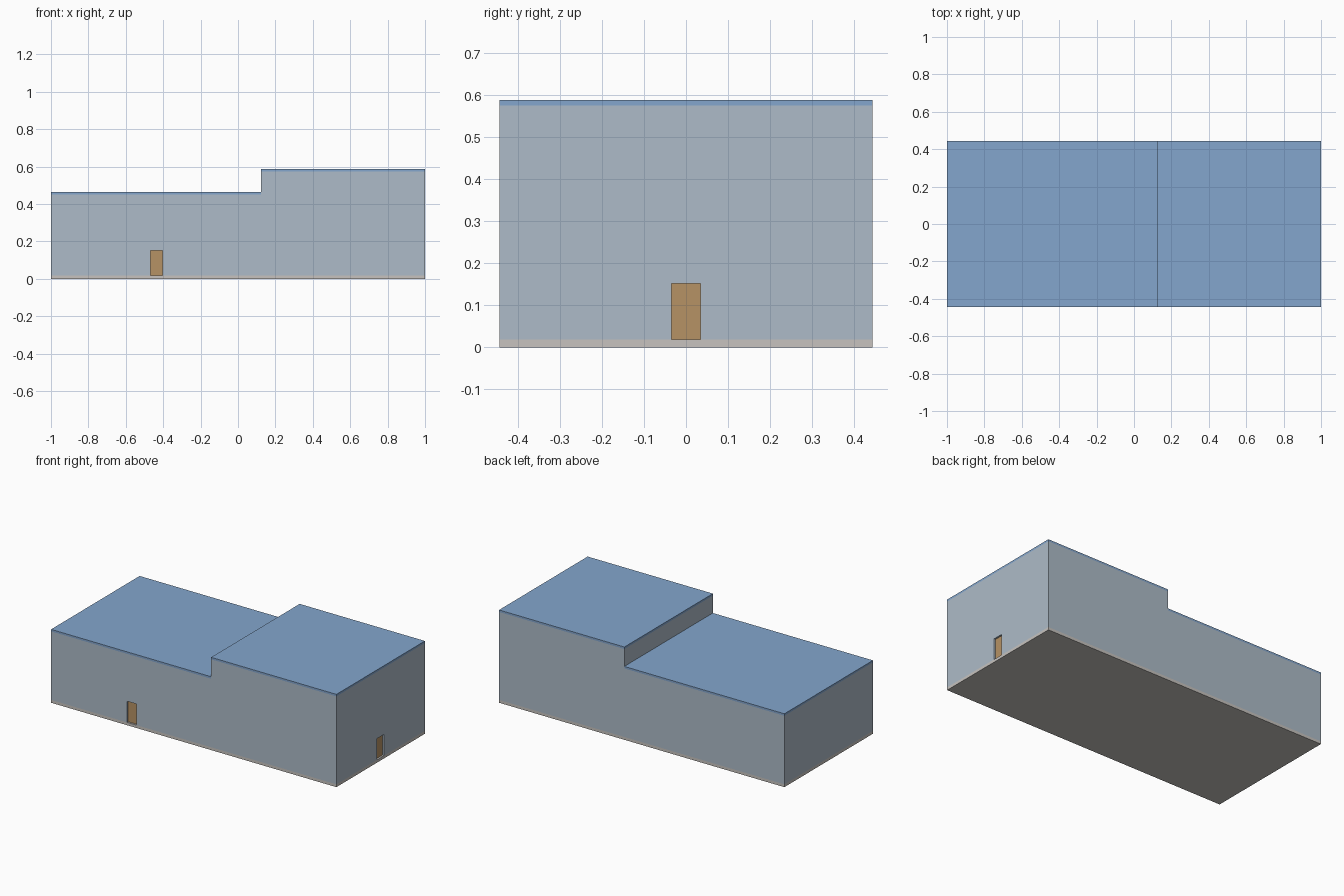
import bpy
import bmesh

default = bpy.data.objects.get("Cube")
if default:
    bpy.data.objects.remove(default, do_unlink=True)

# Main dimensions
HALF_X, HALF_Y = 1.0, 0.443
STEP_X = 0.122
FLOOR = 0.018
ROOF = 0.013
LOW, HIGH = 0.465, 0.588
DOOR_TOP = 0.152
RECESS = 0.015


def material(name, rgb):
    mat = bpy.data.materials.new(name)
    mat.use_nodes = True
    color = (*rgb, 1)
    mat.diffuse_color = color
    mat.node_tree.nodes["Principled BSDF"].inputs["Base Color"].default_value = color
    return mat


wall_mat = material("wall grey blue", (0.42, 0.50, 0.58))
roof_mat = material("roof blue", (0.23, 0.38, 0.61))
door_mat = material("door tan", (0.47, 0.29, 0.13))
slab_mat = material("concrete grey", (0.57, 0.545, 0.52))


def prism(name, outline, y0, y1, mat):
    """Extrude an outline in the xz plane from y0 to y1."""
    bm = bmesh.new()
    face = bm.faces.new([bm.verts.new((x, y0, z)) for x, z in outline])
    extruded = bmesh.ops.extrude_face_region(bm, geom=[face])["geom"]
    verts = [v for v in extruded if isinstance(v, bmesh.types.BMVert)]
    bmesh.ops.translate(bm, verts=verts, vec=(0, y1 - y0, 0))
    bmesh.ops.recalc_face_normals(bm, faces=bm.faces)
    mesh = bpy.data.meshes.new(name)
    bm.to_mesh(mesh)
    bm.free()
    mesh.materials.append(mat)
    obj = bpy.data.objects.new(name, mesh)
    bpy.context.collection.objects.link(obj)
    return obj


def box(name, x, y, z, mat):
    outline = [(x[0], z[0]), (x[1], z[0]), (x[1], z[1]), (x[0], z[1])]
    return prism(name, outline, y[0], y[1], mat)


# Floor slab
box("floor_slab", (-HALF_X, HALF_X), (-HALF_Y, HALF_Y), (0, FLOOR), slab_mat)

# Stepped wall body
walls = prism("walls", [
    (-HALF_X, FLOOR), (HALF_X, FLOOR), (HALF_X, HIGH - ROOF),
    (STEP_X, HIGH - ROOF), (STEP_X, LOW - ROOF), (-HALF_X, LOW - ROOF),
], -HALF_Y, HALF_Y, wall_mat)

# Flat roofs
box("low_roof", (-HALF_X, STEP_X), (-HALF_Y, HALF_Y), (LOW - ROOF, LOW), roof_mat)
box("high_roof", (STEP_X, HALF_X), (-HALF_Y, HALF_Y), (HIGH - ROOF, HIGH), roof_mat)


# Recessed doors: cut an opening, then set a thin panel at its back
def add_door(name, opening_x, opening_y, panel_x, panel_y):
    cutter = box(name + "_cutter", opening_x, opening_y,
                 (FLOOR - 0.01, DOOR_TOP), wall_mat)
    cutter.hide_render = True
    cutter.hide_set(True)
    cutter.display_type = 'WIRE'
    cut = walls.modifiers.new(name + "_opening", 'BOOLEAN')
    cut.operation = 'DIFFERENCE'
    cut.solver = 'EXACT'
    cut.object = cutter
    box(name, panel_x, panel_y, (FLOOR, DOOR_TOP), door_mat)


PANEL = 0.004
front_x = (-0.467, -0.403)
side_y = (-0.034, 0.034)
back_y = -HALF_Y + RECESS
back_x = HALF_X - RECESS
add_door("front_door", front_x, (-HALF_Y - 0.02, back_y),
         front_x, (back_y - PANEL, back_y))
add_door("side_door", (back_x, HALF_X + 0.02), side_y,
         (back_x, back_x + PANEL), side_y)

# Apply the openings, then remove the cutters
bpy.context.view_layer.update()
cut_mesh = bpy.data.meshes.new_from_object(
    walls.evaluated_get(bpy.context.evaluated_depsgraph_get()))
walls.modifiers.clear()
walls.data = cut_mesh
for name in ("front_door_cutter", "side_door_cutter"):
    bpy.data.objects.remove(bpy.data.objects[name], do_unlink=True)
